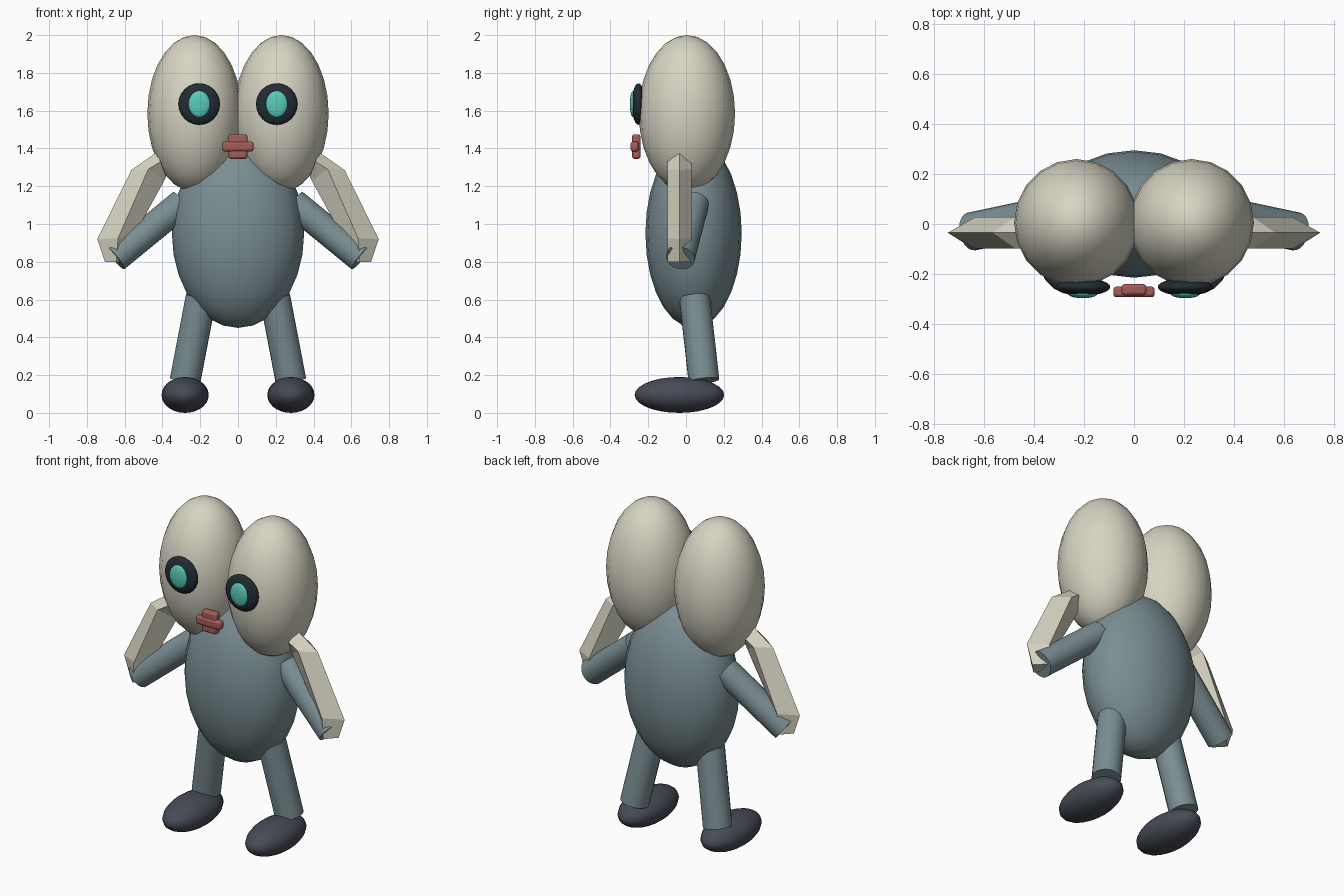
import bpy, bmesh, math
from mathutils import Vector

if "Cube" in bpy.data.objects:
    bpy.data.objects.remove(bpy.data.objects["Cube"])


def material(name, rgb):
    m = bpy.data.materials.new(name)
    m.diffuse_color = (*rgb, 1.0)
    m.use_nodes = True
    m.node_tree.nodes["Principled BSDF"].inputs["Base Color"].default_value = m.diffuse_color
    return m


CREAM = material("cream", (0.68, 0.66, 0.54))
SLATE = material("slate_blue", (0.195, 0.27, 0.29))
CHARCOAL = material("charcoal", (0.062, 0.07, 0.093))
BLACK = material("blue_black", (0.016, 0.025, 0.033))
TEAL = material("teal", (0.10, 0.60, 0.48))
RED = material("dusty_red", (0.38, 0.11, 0.095))


def finish(obj, name, mat, angle=None):
    obj.name = name
    obj.data.materials.append(mat)
    if angle:
        bpy.ops.object.shade_smooth_by_angle(angle=math.radians(angle))
    return obj


def ellipsoid(name, center, radii, mat, segments=20, rings=14):
    bpy.ops.mesh.primitive_uv_sphere_add(segments=segments, ring_count=rings, location=center)
    obj = bpy.context.object
    obj.scale = radii
    bpy.ops.object.transform_apply(location=False, rotation=False, scale=True)
    return finish(obj, name, mat, 60)


def limb(name, start, end, radius, mat):
    a, b = Vector(start), Vector(end)
    bpy.ops.mesh.primitive_cylinder_add(vertices=20, radius=radius, depth=(b - a).length,
                                        location=(a + b) / 2)
    obj = bpy.context.object
    obj.rotation_euler = (b - a).to_track_quat('Z', 'Y').to_euler()
    return finish(obj, name, mat, 40)


def rounded_box(name, center, size, bevel, mat):
    bpy.ops.mesh.primitive_cube_add(size=1, location=center)
    obj = bpy.context.object
    obj.scale = size
    bpy.ops.object.transform_apply(location=False, rotation=False, scale=True)
    mod = obj.modifiers.new("rounding", 'BEVEL')
    mod.width, mod.segments = bevel, 2
    return finish(obj, name, mat, 40)


def ear(name, side, mat):
    # each station of the diamond tube: outer, middle and inner ridge as (x, z)
    stations = [((0.43, 1.38), (0.41, 1.33), (0.38, 1.25)),
                ((0.565, 1.285), (0.475, 1.29), (0.39, 1.23)),
                ((0.745, 0.92), (0.635, 0.925), (0.56, 0.92)),
                ((0.705, 0.80), (0.645, 0.80), (0.60, 0.80))]
    y, half = -0.035, 0.063
    bm = bmesh.new()
    rings = []
    for outer, mid, inner in stations:
        pts = [(outer, y), (mid, y - half), (inner, y), (mid, y + half)]
        rings.append([bm.verts.new((side * p[0], py, p[1])) for p, py in pts])
    for r0, r1 in zip(rings, rings[1:]):
        for i in range(4):
            j = (i + 1) % 4
            bm.faces.new((r0[i], r0[j], r1[j], r1[i]))
    bm.faces.new(rings[0])
    bm.faces.new(rings[-1])
    bmesh.ops.recalc_face_normals(bm, faces=bm.faces)
    mesh = bpy.data.meshes.new(name)
    bm.to_mesh(mesh)
    bm.free()
    obj = bpy.data.objects.new(name, mesh)
    bpy.context.collection.objects.link(obj)
    return finish(obj, name, mat)


# torso
ellipsoid("body", (0, 0.04, 0.95), (0.35, 0.255, 0.5), SLATE)

# paired parts
for label, s in (("left", -1), ("right", 1)):
    ellipsoid(label + "_head_lobe", (s * 0.23, 0.005, 1.585), (0.25, 0.255, 0.415), CREAM)
    ellipsoid(label + "_eye", (s * 0.205, -0.252, 1.635), (0.11, 0.035, 0.11), BLACK, 24, 12)
    ellipsoid(label + "_pupil", (s * 0.205, -0.28, 1.635), (0.058, 0.017, 0.07), TEAL)
    ear(label + "_ear", s, CREAM)
    limb(label + "_arm", (s * 0.295, 0.045, 1.11), (s * 0.65, -0.03, 0.82), 0.077, SLATE)
    limb(label + "_leg", (s * 0.195, 0.045, 0.615), (s * 0.28, 0.095, 0.17), 0.082, SLATE)
    ellipsoid(label + "_foot", (s * 0.28, -0.035, 0.095), (0.125, 0.237, 0.095), CHARCOAL)

# mouth: wide lip across a taller middle piece
rounded_box("mouth_middle", (0, -0.263, 1.41), (0.10, 0.045, 0.13), 0.012, RED)
rounded_box("mouth_lip", (0, -0.272, 1.41), (0.166, 0.042, 0.052), 0.012, RED)
